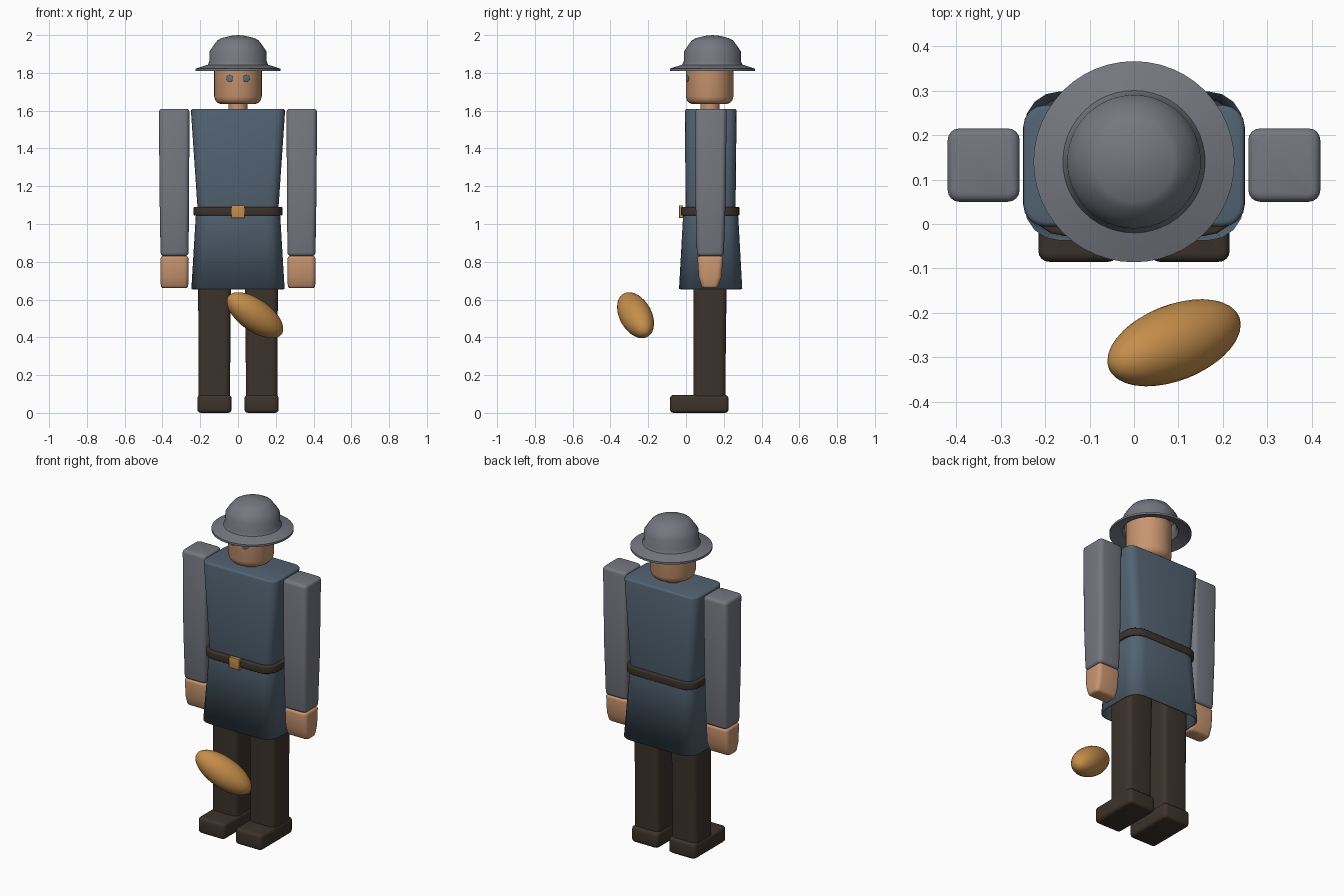
import bpy, bmesh, math
from mathutils import Vector

if "Cube" in bpy.data.objects:
    bpy.data.objects.remove(bpy.data.objects["Cube"], do_unlink=True)


def material(name, rgb):
    m = bpy.data.materials.new(name)
    m.use_nodes = True
    m.diffuse_color = (*rgb, 1)
    m.node_tree.nodes["Principled BSDF"].inputs["Base Color"].default_value = (*rgb, 1)
    return m


GREY = material("steel grey", (0.18, 0.185, 0.215))
BLUE = material("coat blue", (0.085, 0.125, 0.17))
BROWN = material("dark brown", (0.045, 0.033, 0.024))
SKIN = material("skin", (0.58, 0.30, 0.16))
TAN = material("golden tan", (0.56, 0.27, 0.07))
EYE = material("eye slate", (0.12, 0.17, 0.21))


def finish(bm, name, mat, angle=38):
    bmesh.ops.recalc_face_normals(bm, faces=bm.faces)
    mesh = bpy.data.meshes.new(name)
    bm.to_mesh(mesh)
    bm.free()
    mesh.materials.append(mat)
    ob = bpy.data.objects.new(name, mesh)
    bpy.context.collection.objects.link(ob)
    bpy.ops.object.select_all(action="DESELECT")
    ob.select_set(True)
    bpy.context.view_layer.objects.active = ob
    bpy.ops.object.shade_smooth_by_angle(angle=math.radians(angle))
    return ob


def loft(name, mat, sections, corner, rim=0.0, open_bottom=False):
    """Stack rounded rectangles given as (z, x0, x1, y0, y1), bottom first."""
    bm = bmesh.new()
    rings = []
    for z, x0, x1, y0, y1 in sections:
        ring = []
        for q, (cx, cy) in enumerate([(x1 - corner, y1 - corner), (x0 + corner, y1 - corner),
                                      (x0 + corner, y0 + corner), (x1 - corner, y0 + corner)]):
            for s in range(5):
                a = math.pi / 2 * (q + s / 4)
                ring.append(bm.verts.new((cx + corner * math.cos(a), cy + corner * math.sin(a), z)))
        rings.append(ring)
    n = len(rings[0])
    for low, high in zip(rings, rings[1:]):
        for i in range(n):
            j = (i + 1) % n
            bm.faces.new((low[i], low[j], high[j], high[i]))
    bm.faces.new(rings[-1])
    if not open_bottom:
        bm.faces.new(rings[0][::-1])
    bmesh.ops.recalc_face_normals(bm, faces=bm.faces)
    if rim:
        sharp = [e for e in bm.edges if len(e.link_faces) == 2
                 and e.calc_face_angle() > math.radians(45)]
        bmesh.ops.bevel(bm, geom=sharp, offset=rim, segments=3, profile=0.5, affect="EDGES")
    return finish(bm, name, mat)


def lathe(name, mat, profile, y, steps=48):
    """Spin an (r, z) profile around a vertical axis."""
    bm = bmesh.new()
    verts = [bm.verts.new((r, y, z)) for r, z in profile]
    edges = [bm.edges.new(pair) for pair in zip(verts, verts[1:])]
    bmesh.ops.spin(bm, geom=verts + edges, cent=(0, y, 0), axis=(0, 0, 1),
                   angle=math.tau, steps=steps)
    bmesh.ops.remove_doubles(bm, verts=bm.verts, dist=0.0001)
    return finish(bm, name, mat)


def ellipsoid(name, mat, location, scale, rotation=None):
    bm = bmesh.new()
    bmesh.ops.create_uvsphere(bm, u_segments=32, v_segments=20, radius=1)
    ob = finish(bm, name, mat)
    ob.location, ob.scale = location, scale
    if rotation:
        ob.rotation_euler = rotation
    return ob


# Coat: tapered torso and a flared, hollow skirt
loft("torso", BLUE, [(1.05, -.212, .212, -.002, .262), (1.61, -.25, .25, -.006, .268)], .05, .012)
skirt = loft("coat_skirt", BLUE, [(.655, -.247, .247, -.037, .298),
                                  (1.07, -.222, .222, -.014, .275)], .08, open_bottom=True)
shell = skirt.modifiers.new("cloth thickness", "SOLIDIFY")
shell.thickness = 0.008

# Belt and buckle
loft("belt", BROWN, [(1.045, -.236, .236, -.027, .283), (1.09, -.236, .236, -.027, .283)], .08, .006)
loft("buckle", TAN, [(1.032, -.035, .035, -.037, -.015), (1.098, -.035, .035, -.037, -.015)], .004, .003)

# Limbs, once per side
for side, s in (("left", 1), ("right", -1)):
    def mirrored(sections):
        return [(z, min(s * a, s * b), max(s * a, s * b), y0, y1) for z, a, b, y0, y1 in sections]

    loft(side + "_sleeve", GREY, mirrored([(.83, .262, .41, .058, .2),
                                           (1.135, .259, .415, .05, .21),
                                           (1.61, .257, .419, .05, .215)]), .026, .018)
    loft(side + "_hand", SKIN, mirrored([(.66, .264, .408, .085, .168),
                                         (.72, .262, .411, .067, .188),
                                         (.83, .262, .41, .06, .197)]), .024, .014)
    loft(side + "_leg", BROWN, mirrored([(.08, .042, .21, .04, .208),
                                         (.465, .04, .21, .04, .212),
                                         (.8, .036, .212, .04, .218)]), .03)
    loft(side + "_boot", BROWN, mirrored([(0, .034, .215, -.085, .225),
                                          (.095, .034, .215, -.085, .225)]), .024, .018)
    ellipsoid(side + "_eye", EYE, (s * .044, .007, 1.77), (.02, .0045, .018), (0, 0, s * .36))

# Neck and head
lathe("neck", SKIN, [(0, 1.58), (.05, 1.58), (.05, 1.66), (0, 1.66)], .127, 24)
lathe("head", SKIN, [(0, 1.635), (.09, 1.635), (.108, 1.641), (.12, 1.654), (.126, 1.675),
                     (.126, 1.87), (.09, 1.91), (0, 1.925)], .125)

# Brimmed helmet, hollow underneath
lathe("helmet", GREY, [(0, 2.0), (.04, 1.996), (.09, 1.983), (.108, 1.973), (.132, 1.942),
                       (.15, 1.914), (.152, 1.86), (.16, 1.843), (.19, 1.834), (.226, 1.822),
                       (.226, 1.81), (.19, 1.822), (.155, 1.832), (.143, 1.85), (.142, 1.91),
                       (.1, 1.96), (0, 1.985)], .14)

# Loose oval loaf in front of the legs
axis = Vector((.778, .308, -.55))
ellipsoid("oval_loaf", TAN, (.09, -.267, .517), (.085, .085, .18),
          axis.to_track_quat("Z", "Y").to_euler())
